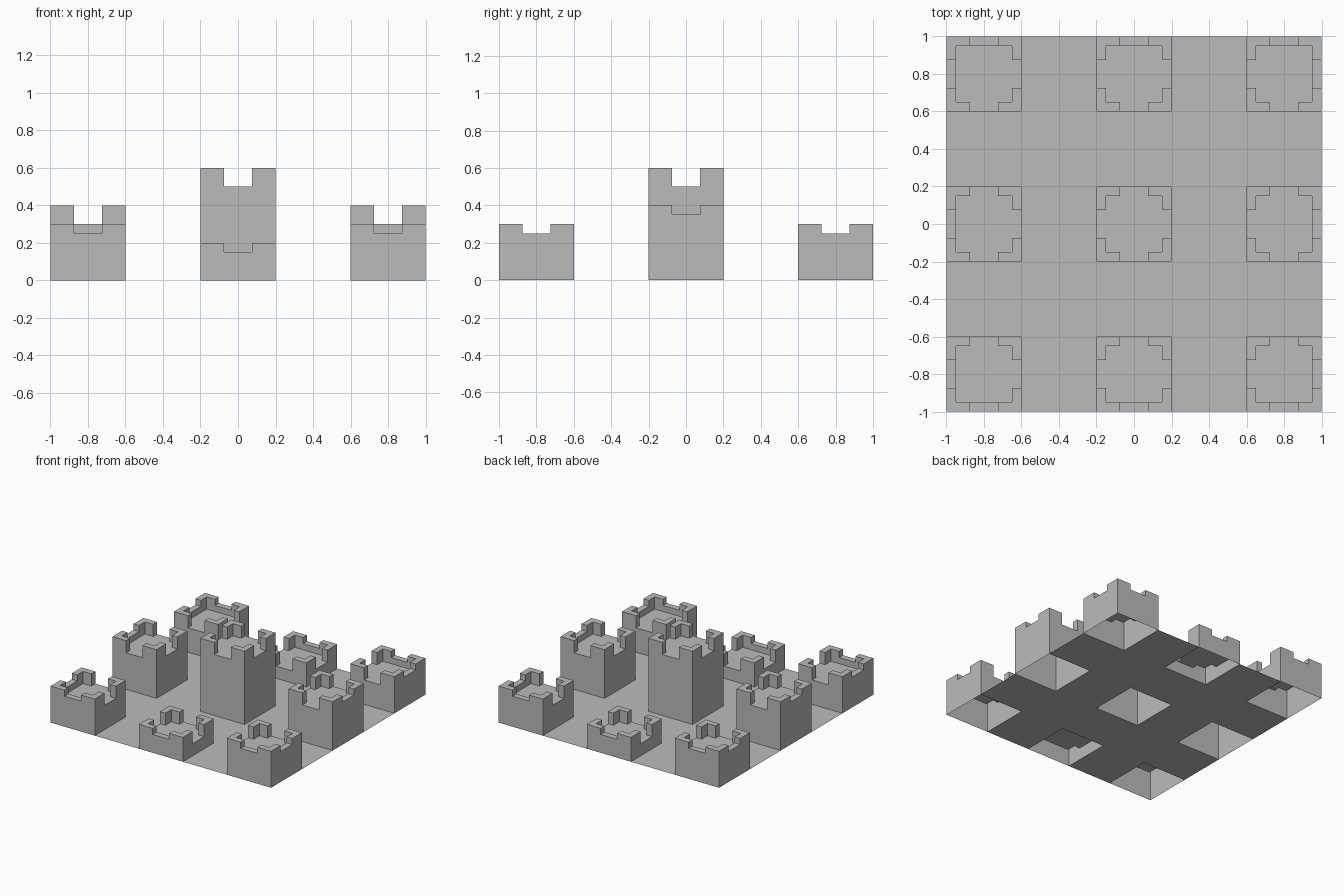
import bpy
import bmesh

cube = bpy.data.objects.get("Cube")
if cube:
    bpy.data.objects.remove(cube, do_unlink=True)

stone = bpy.data.materials.new("grey_stone")
stone.use_nodes = True
colour = (0.5, 0.5, 0.5, 1)
stone.diffuse_color = colour
stone.node_tree.nodes["Principled BSDF"].inputs["Base Color"].default_value = colour


def finish(name, bm, location=(0, 0, 0)):
    """Weld a mesh, merge its flat regions and link it."""
    bmesh.ops.remove_doubles(bm, verts=bm.verts[:], dist=0.0001)
    bmesh.ops.dissolve_limit(bm, angle_limit=0.01, verts=bm.verts[:], edges=bm.edges[:])
    mesh = bpy.data.meshes.new(name)
    bm.to_mesh(mesh)
    bm.free()
    mesh.materials.append(stone)
    obj = bpy.data.objects.new(name, mesh)
    obj.location = location
    bpy.context.collection.objects.link(obj)


def quad(bm, *points):
    bm.faces.new([bm.verts.new(p) for p in points])


def terraces(bm, lines, height):
    """Flat cells on a square grid, joined by upright walls; None leaves a hole."""
    cells = range(len(lines) - 1)
    for i in cells:
        for j in cells:
            h = height(i, j)
            if h is None:
                continue
            x0, x1, y0, y1 = lines[i], lines[i + 1], lines[j], lines[j + 1]
            quad(bm, (x0, y0, h), (x1, y0, h), (x1, y1, h), (x0, y1, h))
            # Each wall hangs from the higher cell down to its neighbour
            sides = (((0, -1), (x0, y0), (x1, y0)), ((1, 0), (x1, y0), (x1, y1)),
                     ((0, 1), (x1, y1), (x0, y1)), ((-1, 0), (x0, y1), (x0, y0)))
            for (di, dj), a, b in sides:
                ni, nj = i + di, j + dj
                low = height(ni, nj) if ni in cells and nj in cells else 0
                if low is not None and h > low:
                    quad(bm, (*a, low), (*b, low), (*b, h), (*a, h))


def tower(name, column, row, top):
    """Hollow tower with corner battlements; gaps on the outer rim are shallower."""
    def height(i, j):
        di, dj = (i == 4) - (i == 0), (j == 4) - (j == 0)
        if not di and not dj:
            return top - 0.1
        if i != 2 and j != 2:
            return top
        outer = di * column + dj * row > 0
        return top - (0.05 if outer else 0.1)

    bm = bmesh.new()
    terraces(bm, (-0.2, -0.15, -0.075, 0.075, 0.15, 0.2), height)
    finish(name, bm, (0.8 * column, 0.8 * row, 0))


# Ground sheet, open beneath every tower
ground = bmesh.new()
terraces(ground, (-1, -0.6, -0.2, 0.2, 0.6, 1),
         lambda i, j: None if i % 2 == 0 and j % 2 == 0 else 0)
finish("ground", ground)

# Three by three towers
columns = {-1: "right", 0: "middle", 1: "left"}
rows = {-1: "front", 0: "centre", 1: "back"}
for c, c_name in columns.items():
    for r, r_name in rows.items():
        if c and r:
            top = 0.3
        elif c:
            top = 0.4
        else:
            top = 0.2 if r else 0.6
        tower(f"{r_name}_{c_name}_tower", c, r, top)
